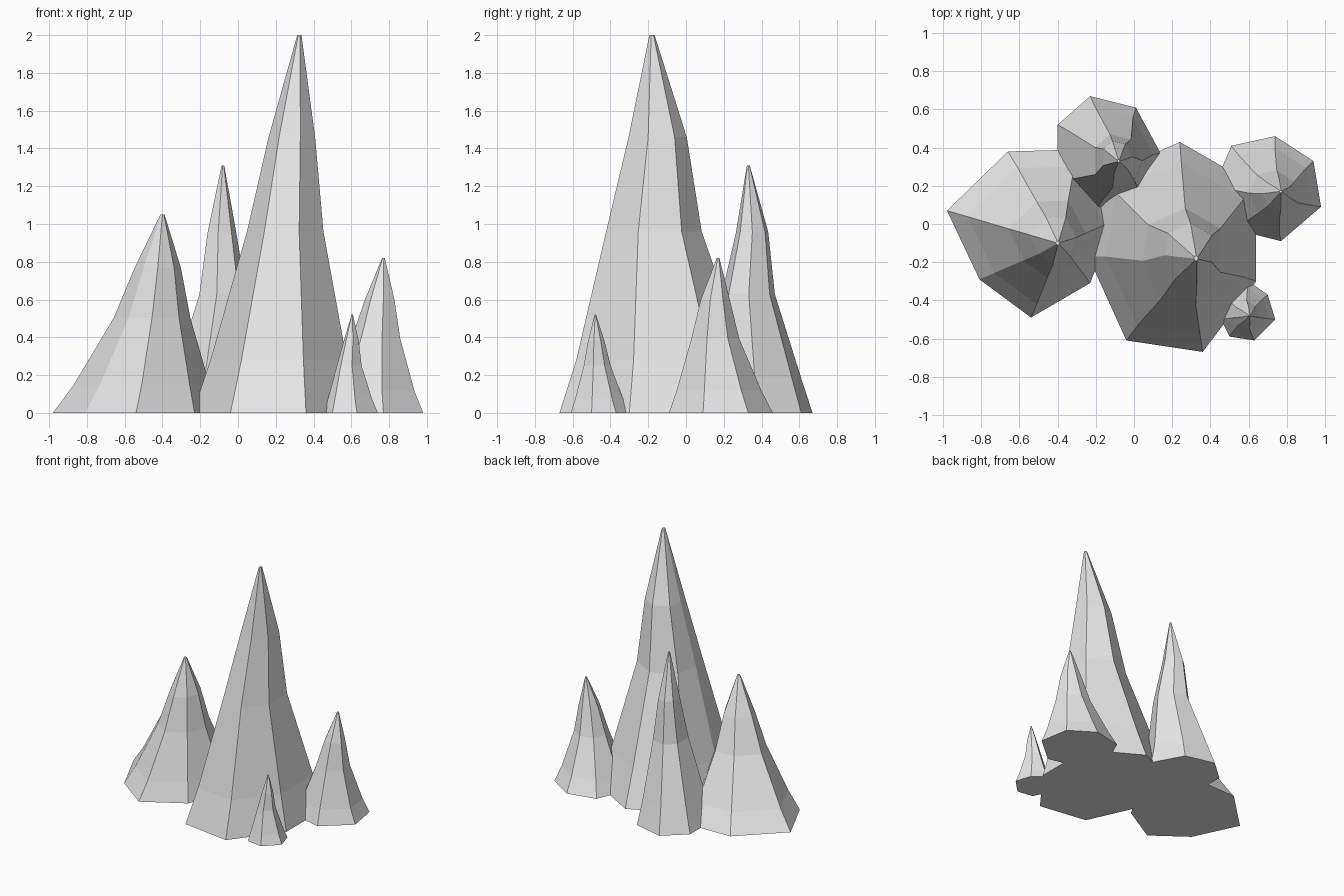
import bpy
import bmesh
from mathutils import Vector

# Remove the default cube
default_cube = bpy.data.objects.get("Cube")
if default_cube:
    bpy.data.objects.remove(default_cube, do_unlink=True)

# Single pale stone colour
stone = bpy.data.materials.new("pale_grey_stone")
stone.use_nodes = True
stone_colour = (0.8, 0.8, 0.8, 1)
stone.diffuse_color = stone_colour
stone.node_tree.nodes["Principled BSDF"].inputs["Base Color"].default_value = stone_colour

# Shared profile: height fraction and ring scale from foot to tip
PROFILE = [(0, 1), (.14, .82), (.48, .46), (.73, .28), (1, .025)]


def make_spire(name, height, foot, spine):
    """Faceted spire: the foot outline shrinks along a leaning spine."""
    bm = bmesh.new()
    outline = [Vector(p) for p in foot]
    centres = [Vector(p) for p in spine]
    rings = []
    for (level, scale), centre in zip(PROFILE, centres):
        ring = []
        for point in outline:
            spot = centre + (point - centres[0]) * scale
            ring.append(bm.verts.new((spot.x, spot.y, level * height)))
        rings.append(ring)
    # Side bands
    sides = len(outline)
    for lower, upper in zip(rings, rings[1:]):
        for i in range(sides):
            j = (i + 1) % sides
            bm.faces.new((lower[i], lower[j], upper[j], upper[i]))
    # Closed base and tip
    bm.faces.new(rings[0][::-1])
    bm.faces.new(rings[-1])
    bmesh.ops.recalc_face_normals(bm, faces=bm.faces)
    mesh = bpy.data.meshes.new(name)
    bm.to_mesh(mesh)
    bm.free()
    mesh.materials.append(stone)
    spire = bpy.data.objects.new(name, mesh)
    bpy.context.scene.collection.objects.link(spire)
    return spire


# Tall main spire
make_spire(
    "main_spire", 2,
    foot=[(.64, -.3), (.64, .2), (.24, .43), (-.18, .24),
          (-.24, -.17), (-.04, -.61), (.36, -.67)],
    spine=[(.2, -.12), (.215, -.13), (.25, -.17), (.285, -.15), (.325, -.18)])

# Broad spire on the right-hand side
make_spire(
    "broad_right_spire", 1.05,
    foot=[(-.98, .07), (-.81, -.29), (-.54, -.49), (-.23, -.31),
          (-.1, .02), (-.3, .39), (-.66, .38)],
    spine=[(-.54, -.05), (-.51, -.06), (-.455, -.08), (-.425, -.09), (-.4, -.1)])

# Slender spire at the back
make_spire(
    "back_spire", 1.31,
    foot=[(-.23, .67), (-.4, .52), (-.4, .21), (-.2, .06),
          (.05, .14), (.14, .37), (.01, .61)],
    spine=[(-.13, .365), (-.12, .36), (-.08, .33), (-.085, .35), (-.08, .33)])

# Short spire on the left-hand side
make_spire(
    "left_spire", .82,
    foot=[(.98, .09), (.94, .33), (.74, .46), (.51, .41),
          (.42, .2), (.53, -.03), (.77, -.09)],
    spine=[(.7, .185), (.705, .175), (.73, .155), (.75, .155), (.77, .17)])

# Smallest spire at the front
make_spire(
    "small_front_spire", .52,
    foot=[(.74, -.5), (.7, -.37), (.6, -.3), (.48, -.38),
          (.455, -.5), (.5, -.59), (.63, -.61)],
    spine=[(.6, -.455), (.595, -.46), (.59, -.47), (.6, -.475), (.605, -.48)])
